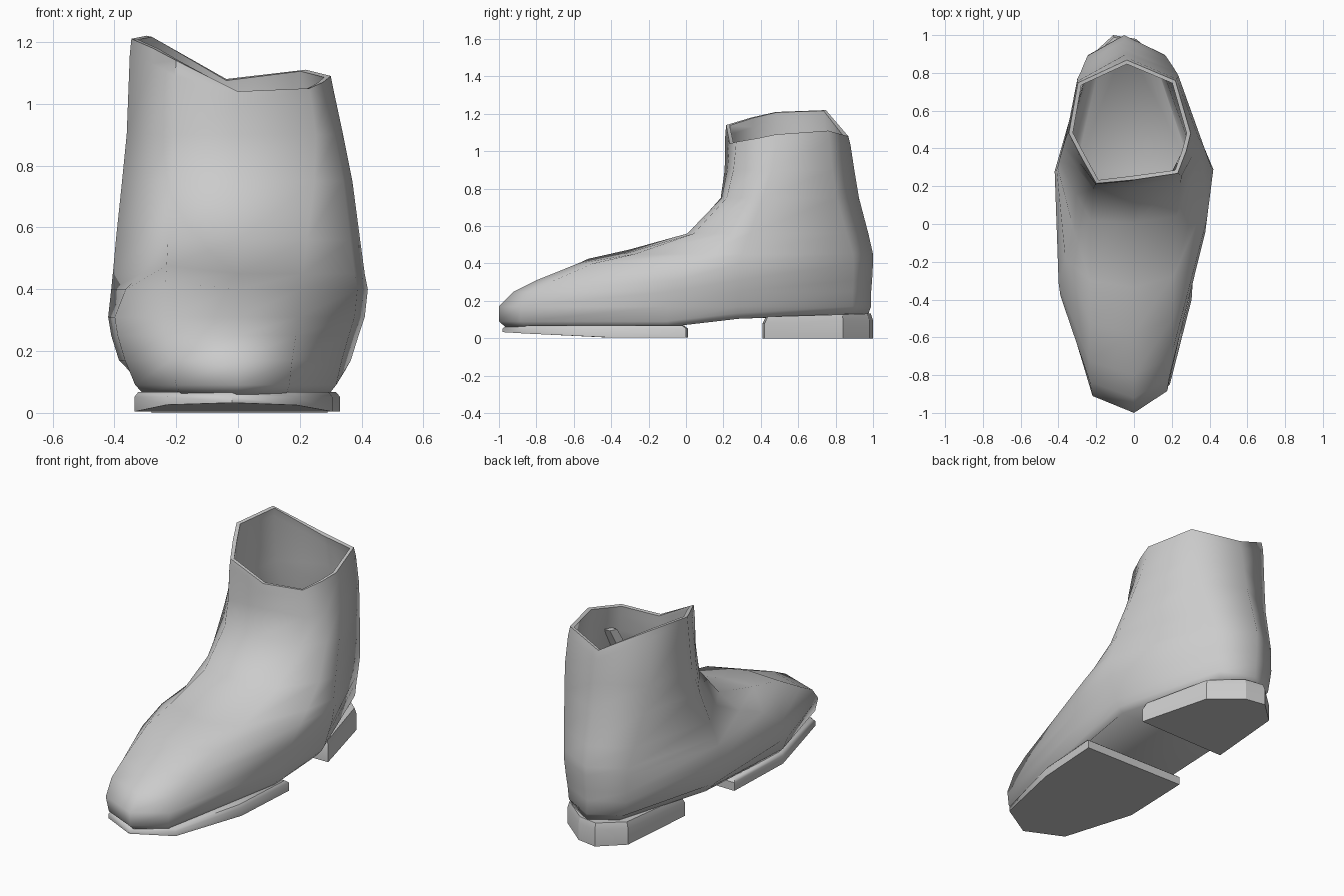
import bpy, bmesh
from mathutils import Vector

if "Cube" in bpy.data.objects:
    bpy.data.objects.remove(bpy.data.objects["Cube"])

grey = bpy.data.materials.new("plain grey")
grey.use_nodes = True
COLOUR = (0.6, 0.6, 0.6, 1)
grey.diffuse_color = COLOUR
grey.node_tree.nodes["Principled BSDF"].inputs["Base Color"].default_value = COLOUR


def loft(name, rings, cap_top=True):
    """Skin a stack of closed rings, with the bottom always capped."""
    bm = bmesh.new()
    loops = [[bm.verts.new(p) for p in ring] for ring in rings]
    n = len(loops[0])
    for low, high in zip(loops, loops[1:]):
        for i in range(n):
            j = (i + 1) % n
            bm.faces.new((low[i], low[j], high[j], high[i]))
    bm.faces.new(loops[0])
    if cap_top:
        bm.faces.new(loops[-1])
    bmesh.ops.recalc_face_normals(bm, faces=bm.faces)
    mesh = bpy.data.meshes.new(name)
    bm.to_mesh(mesh)
    bm.free()
    mesh.materials.append(grey)
    obj = bpy.data.objects.new(name, mesh)
    bpy.context.collection.objects.link(obj)
    return obj


def activate(obj):
    bpy.ops.object.select_all(action='DESELECT')
    obj.select_set(True)
    bpy.context.view_layer.objects.active = obj


def smooth(obj, angle):
    activate(obj)
    bpy.ops.object.shade_smooth_by_angle(angle=angle)


def underside(y):
    return 0.06 + 0.07 * min(max(y + 0.1, 0) / 0.6, 1)


# Outline templates: (-1 front .. 0 widest point .. 1 back, signed fraction of width)
FOOT = [(-1, 0), (-.91, .48), (-.3, .92), (0, 1), (.86, .37),
        (1, -.13), (.86, -.58), (0, -1), (-.55, -.95), (-.93, -.57)]
SHAFT = [(-.93, 0), (-.8, .77), (-.36, .92), (0, 1), (.72, .73),
         (1, -.11), (.69, -.86), (0, -1), (-.5, -.8), (-1, -.58)]
RIM_Z = [1.04, 1.05, 1.07, 1.09, 1.11, 1.08, 1.22, 1.21, 1.18, 1.14]

# Boot levels: height, front, back, right width, left width, roundness, left hollow
LEVELS = [
    (.06, -.965, .975, .32, .32, 0, 1),
    (.09, -1, .985, .345, .35, 0, 1),
    (.17, -1, .99, .365, .385, 0, 1),
    (.25, -.92, .99, .39, .41, 0, 1),
    (.31, -.8, .995, .41, .42, 0, 1),
    (.40, -.58, 1, .42, .41, .05, .94),
    (.45, -.34, 1, .41, .405, .1, .83),
    (.56, 0, .975, .395, .395, .3, .86),
    (.75, .18, .925, .37, .375, .65, .93),
    (.90, .205, .9, .34, .36, .9, 1),
    (1.04, .21, .88, .31, .35, 1, 1),
    (1.08, .215, .868, .3, .345, 1, 1),
]


def boot_ring(level):
    z, front, back, right, left, blend, hollow = level
    widest = .28 + .2 * blend
    points = []
    for i, ((f0, w0), (f1, w1)) in enumerate(zip(FOOT, SHAFT)):
        f, w = f0 + (f1 - f0) * blend, w0 + (w1 - w0) * blend
        x = w * (right if w > 0 else left)
        y = widest + f * (back - widest if f > 0 else widest - front)
        h = z
        if i == 8:
            x *= hollow                   # crease between shaft and instep
        if level in LEVELS[:2]:
            h = underside(y) + z - .06
        elif level is LEVELS[-1]:
            h = RIM_Z[i]
        elif level is LEVELS[-2]:
            h = RIM_Z[i] - 0.05
        elif .39 < z < .5 and i == 9:
            h += 0.025                    # raised side of the instep
        points.append((x, y, h))
    return points


boot = loft("boot_upper", [boot_ring(level) for level in LEVELS], cap_top=False)
wall = boot.modifiers.new("wall", 'SOLIDIFY')
wall.thickness = 0.022
wall.offset = -1
activate(boot)
bpy.ops.object.modifier_apply(modifier="wall")
smooth(boot, 1.15)

# Slanted tab set through the ankle wall
TAB = [(.28, .79), (.315, .82), (.36, .925), (.32, .925), (.29, .86)]
loft("ankle_tab", [[(.245 + .49 * (y - .275) + depth, y, z) for y, z in TAB]
                   for depth in (-.045, .012)])


def slab(name, outline, bottom, edge, top, inset):
    """Flat-bottomed plate whose top edge is chamfered in to meet the boot."""
    centre = sum((Vector(p) for p in outline), Vector((0, 0))) / len(outline)
    inner = [centre + (Vector(p) - centre) * inset for p in outline]
    return loft(name, [[(x, y, bottom(y)) for x, y in outline],
                       [(x, y, edge(y)) for x, y in outline],
                       [(x, y, top(y)) for x, y in inner]])


# Front sole
sole = slab("front_sole",
            [(.33, 0), (.305, -.4), (.19, -.85), (-.02, -.98), (-.23, -.87), (-.335, -.42), (-.32, .01)],
            lambda y: .004 + .03 * max(-y - .5, 0) / .5,
            lambda y: .052, lambda y: .068, .96)
smooth(sole, 0.9)

# Heel block
heel = slab("heel_block",
            [(.29, .42), (.18, .84), (.01, .98), (-.11, 1), (-.24, .88), (-.28, .41)],
            lambda y: 0,
            lambda y: .08 + .03 * (y - .42), lambda y: .115 + .03 * (y - .42), .95)
smooth(heel, 0.5)
